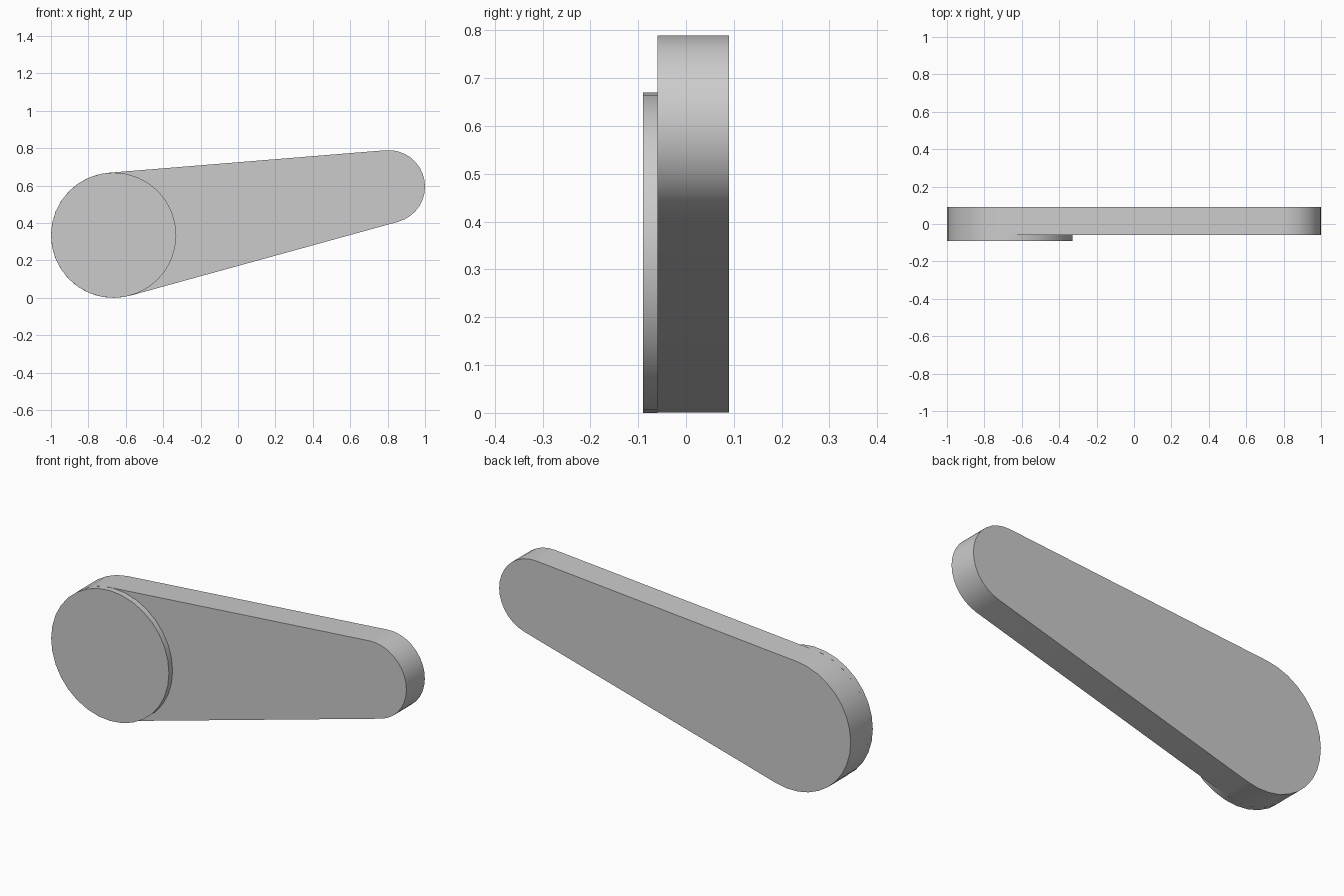
import bpy, bmesh
from math import cos, sin, acos, atan2, hypot, radians, pi

cube = bpy.data.objects.get("Cube")
if cube:
    bpy.data.objects.remove(cube, do_unlink=True)

# Single grey finish
grey = bpy.data.materials.new("grey")
grey.use_nodes = True
colour = (0.6, 0.6, 0.6, 1)
grey.diffuse_color = colour
grey.node_tree.nodes["Principled BSDF"].inputs["Base Color"].default_value = colour

BIG_X, BIG_Z, BIG_R = -0.665, 0.335, 0.335
TIP_X, TIP_Z, TIP_R = 0.805, 0.595, 0.195


def arc(x, z, r, start, end, steps):
    angles = [start + (end - start) * i / steps for i in range(steps + 1)]
    return [(x + r * cos(a), z + r * sin(a)) for a in angles]


def extrude_profile(name, points, front, back):
    """Extrude an outline in the xz plane from y = front to y = back."""
    bm = bmesh.new()
    face = bm.faces.new([bm.verts.new((x, front, z)) for x, z in points])
    new = bmesh.ops.extrude_face_region(bm, geom=[face])["geom"]
    verts = [v for v in new if isinstance(v, bmesh.types.BMVert)]
    bmesh.ops.translate(bm, verts=verts, vec=(0, back - front, 0))
    bmesh.ops.recalc_face_normals(bm, faces=bm.faces[:])
    mesh = bpy.data.meshes.new(name)
    bm.to_mesh(mesh)
    bm.free()
    mesh.materials.append(grey)
    obj = bpy.data.objects.new(name, mesh)
    bpy.context.collection.objects.link(obj)
    bpy.ops.object.select_all(action="DESELECT")
    obj.select_set(True)
    bpy.context.view_layer.objects.active = obj
    bpy.ops.object.shade_smooth_by_angle(angle=radians(30))
    return obj


# Tapered arm: two arcs joined by their outer tangents
dx, dz = TIP_X - BIG_X, TIP_Z - BIG_Z
tilt = atan2(dz, dx)
spread = acos((BIG_R - TIP_R) / hypot(dx, dz))
outline = arc(BIG_X, BIG_Z, BIG_R, tilt + spread, tilt + 2 * pi - spread, 18)
outline += arc(TIP_X, TIP_Z, TIP_R, tilt - spread, tilt + spread, 16)
extrude_profile("tapered_arm", outline, -0.06, 0.09)

# Raised round boss on the front of the wide end
boss = arc(BIG_X, BIG_Z, BIG_R, 0, 2 * pi, 32)[:-1]
extrude_profile("round_boss", boss, -0.09, -0.06)
